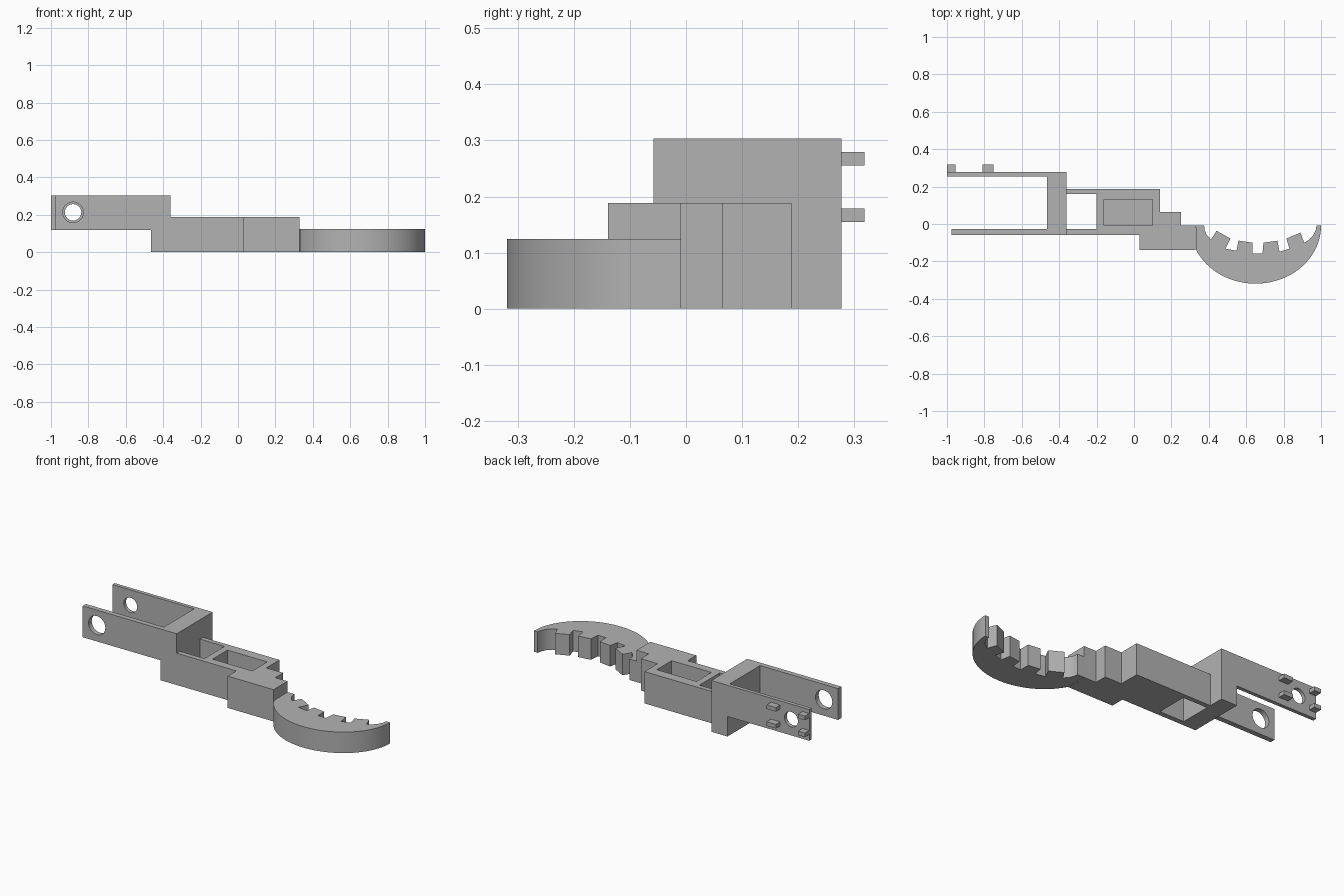
import bpy, bmesh, math
from mathutils import Matrix

cube = bpy.data.objects.get("Cube")
if cube:
    bpy.data.objects.remove(cube, do_unlink=True)

grey = bpy.data.materials.new("plain grey")
grey.use_nodes = True
COLOUR = (0.45, 0.45, 0.45, 1)
grey.diffuse_color = COLOUR
grey.node_tree.nodes["Principled BSDF"].inputs["Base Color"].default_value = COLOUR


def finish(name, bm):
    bmesh.ops.recalc_face_normals(bm, faces=bm.faces)
    mesh = bpy.data.meshes.new(name)
    bm.to_mesh(mesh)
    bm.free()
    mesh.materials.append(grey)
    obj = bpy.data.objects.new(name, mesh)
    bpy.context.collection.objects.link(obj)
    return obj


def prism(name, outline, z0, z1):
    """Extrude a plan outline from z0 up to z1."""
    bm = bmesh.new()
    face = bm.faces.new([bm.verts.new((x, y, z0)) for x, y in outline])
    top = bmesh.ops.extrude_face_region(bm, geom=[face])["geom"]
    bmesh.ops.translate(bm, vec=(0, 0, z1 - z0),
                        verts=[v for v in top if isinstance(v, bmesh.types.BMVert)])
    return finish(name, bm)


def box(name, x0, x1, y0, y1, z0, z1):
    return prism(name, [(x0, y0), (x1, y0), (x1, y1), (x0, y1)], z0, z1)


def pin(name, x, y, z, radius, depth):
    """Cylinder lying along y."""
    bm = bmesh.new()
    bmesh.ops.create_cone(bm, cap_ends=True, segments=40, radius1=radius,
                          radius2=radius, depth=depth,
                          matrix=Matrix.Translation((x, y, z)) @ Matrix.Rotation(math.pi / 2, 4, "X"))
    return finish(name, bm)


def cut(obj, *cutters):
    for c in cutters:
        mod = obj.modifiers.new(c.name, "BOOLEAN")
        mod.operation, mod.solver, mod.object = "DIFFERENCE", "EXACT", c
        c.hide_render = True
        c.hide_set(True)


# Forked yoke: two arms joined by a deeper cross block
yoke = prism("forked_yoke", [
    (-0.975, -0.058), (-0.36, -0.058), (-0.36, 0.277), (-1, 0.277),
    (-1, 0.255), (-0.465, 0.255), (-0.465, -0.028), (-0.975, -0.028)], 0, 0.303)
cut(yoke,
    box("arm_underside_cutter", -1.1, -0.465, -0.2, 0.4, -0.1, 0.118),
    pin("front_hole_cutter", -0.882, -0.04, 0.213, 0.055, 0.1),
    pin("back_hole_cutter", -0.882, 0.265, 0.213, 0.044, 0.1))

# Small pegs on the outside of the back arm
for place, x0, x1 in (("outer", -1, -0.955), ("inner", -0.81, -0.75)):
    for level, z0 in (("lower", 0.155), ("upper", 0.255)):
        box(f"{place}_{level}_peg", x0, x1, 0.276, 0.318, z0, z0 + 0.024)

# Stepped middle body with an open slot and a blind pocket
body = prism("stepped_body", [
    (-0.36, -0.058), (0.03, -0.058), (0.03, -0.139), (0.33, -0.139),
    (0.33, -0.009), (0.25, -0.009), (0.25, 0.065), (0.14, 0.065),
    (0.14, 0.188), (-0.36, 0.188)], 0, 0.188)
cut(body,
    box("slot_cutter", -0.4, -0.2, -0.028, 0.16, -0.1, 0.3),
    box("pocket_cutter", -0.16, 0.1, -0.009, 0.13, 0.05, 0.3))

# Crescent: smooth elliptical outside, toothed inside
STEPS = 48
start = math.pi + math.asin(0.13 / 0.31)
outer = []
for i in range(STEPS + 1):
    a = start + (2 * math.pi - start) * i / STEPS
    outer.append((max(0.33, 0.65 + 0.35 * math.cos(a)), -0.009 + 0.31 * math.sin(a)))
inner = [
    (0.976, -0.009), (0.971, -0.035), (0.955, -0.066), (0.935, -0.085), (0.91, -0.1),
    (0.89, -0.046), (0.815, -0.078), (0.831, -0.132), (0.778, -0.148),
    (0.767, -0.089), (0.692, -0.1), (0.687, -0.159), (0.634, -0.159),
    (0.634, -0.1), (0.559, -0.089), (0.548, -0.143), (0.489, -0.132),
    (0.516, -0.078), (0.441, -0.036), (0.412, -0.084), (0.39, -0.06), (0.378, -0.035),
    (0.375, -0.009), (0.33, -0.009)]
crescent = prism("toothed_crescent", outer + inner, 0, 0.124)

bpy.ops.object.select_all(action="DESELECT")
crescent.select_set(True)
bpy.context.view_layer.objects.active = crescent
bpy.ops.object.shade_smooth_by_angle(angle=math.radians(20))
